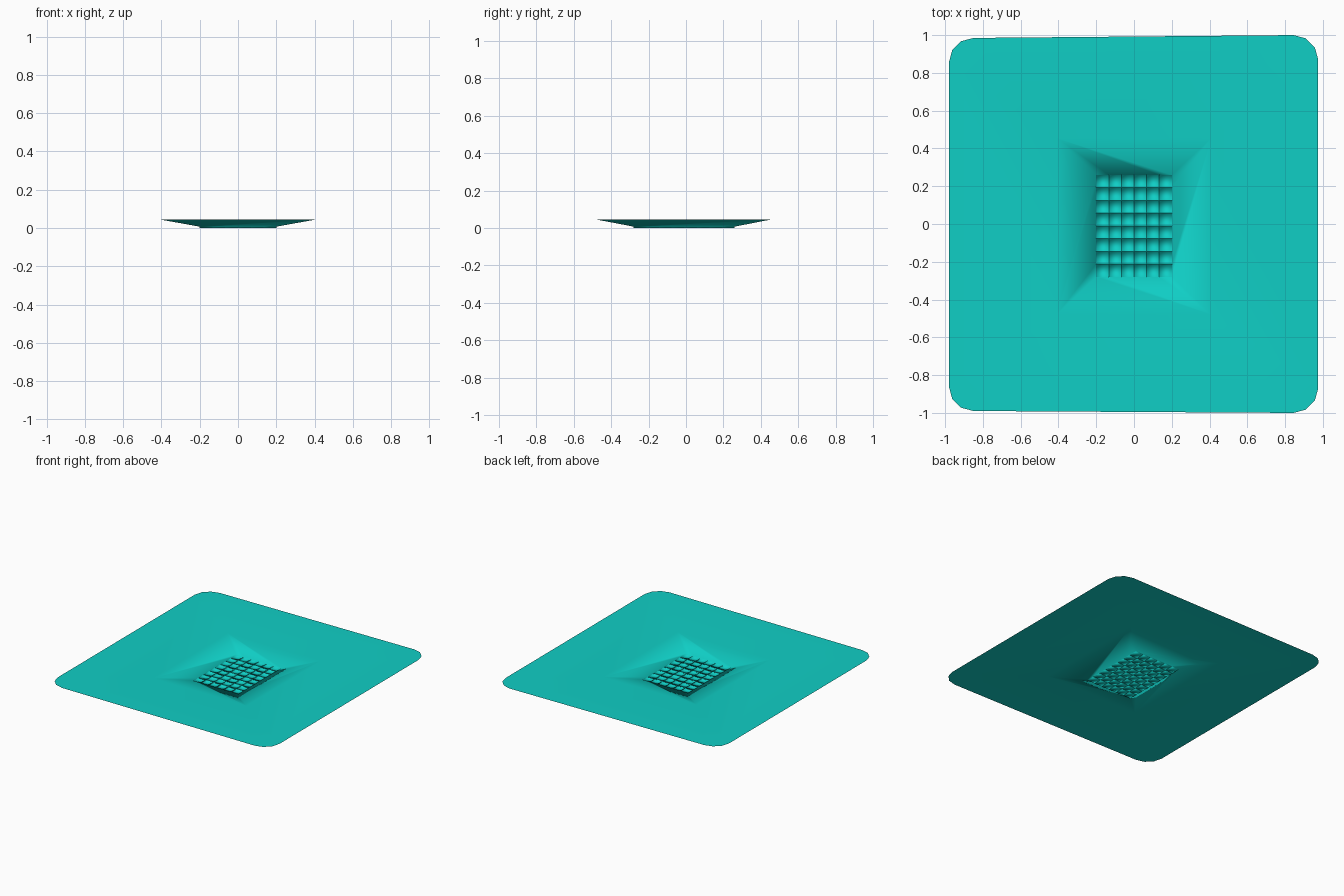
import bpy, bmesh, math
from mathutils import Vector

if "Cube" in bpy.data.objects:
    bpy.data.objects.remove(bpy.data.objects["Cube"])

X, Y0, Y1 = 0.20, -0.28, 0.26      # sunken floor rectangle
RIM, FLOOR = 0.045, 0.007          # heights
COLS, ROWS = 6, 8

bm = bmesh.new()

# gridded floor
grid = [[bm.verts.new((-X + 2 * X * i / COLS, Y0 + (Y1 - Y0) * j / ROWS, FLOOR))
         for i in range(COLS + 1)] for j in range(ROWS + 1)]
cells = [bm.faces.new((grid[j][i], grid[j][i + 1], grid[j + 1][i + 1], grid[j + 1][i]))
         for j in range(ROWS) for i in range(COLS)]

# sides of the floor, counter-clockwise from the front
sides = [grid[0],
         [row[-1] for row in grid],
         grid[-1][::-1],
         [row[0] for row in grid][::-1]]

# upper edge of the recess, and rounded outer corners
mid = [bm.verts.new((x, y, RIM)) for x, y in
       ((-0.41, -0.48), (0.41, -0.48), (0.41, 0.455), (-0.41, 0.455))]
outer = []
for k, (x, y) in enumerate(((-0.98, -0.99), (0.975, -1.0), (0.975, 1.0), (-0.98, 0.985))):
    r = 0.13
    c = Vector((x - math.copysign(r, x), y - math.copysign(r, y), RIM))
    angles = [math.radians(180 + 90 * k + 30 * s) for s in range(4)]
    outer.append([bm.verts.new(c + Vector((r * math.cos(a), r * math.sin(a), 0)))
                  for a in angles])

# sloping walls, flat surround and corner fans
for k in range(4):
    n = (k + 1) % 4
    bm.faces.new([mid[k], mid[n]] + sides[k][::-1])
    bm.faces.new((outer[k][-1], outer[n][0], mid[n], mid[k]))
    bm.faces.new([mid[k]] + outer[k])

# shallow dimples in the floor cells
bmesh.ops.inset_individual(bm, faces=cells, thickness=0.016, depth=0)
for v in {v for f in cells for v in f.verts}:
    v.co.z = 0

for f in bm.faces:
    f.smooth = True
me = bpy.data.meshes.new("recessed_sheet")
bm.to_mesh(me)
bm.free()
ob = bpy.data.objects.new("recessed_sheet", me)
bpy.context.collection.objects.link(ob)

mat = bpy.data.materials.new("turquoise")
mat.diffuse_color = (0.005, 0.62, 0.56, 1)
mat.use_nodes = True
mat.node_tree.nodes["Principled BSDF"].inputs["Base Color"].default_value = mat.diffuse_color
me.materials.append(mat)
